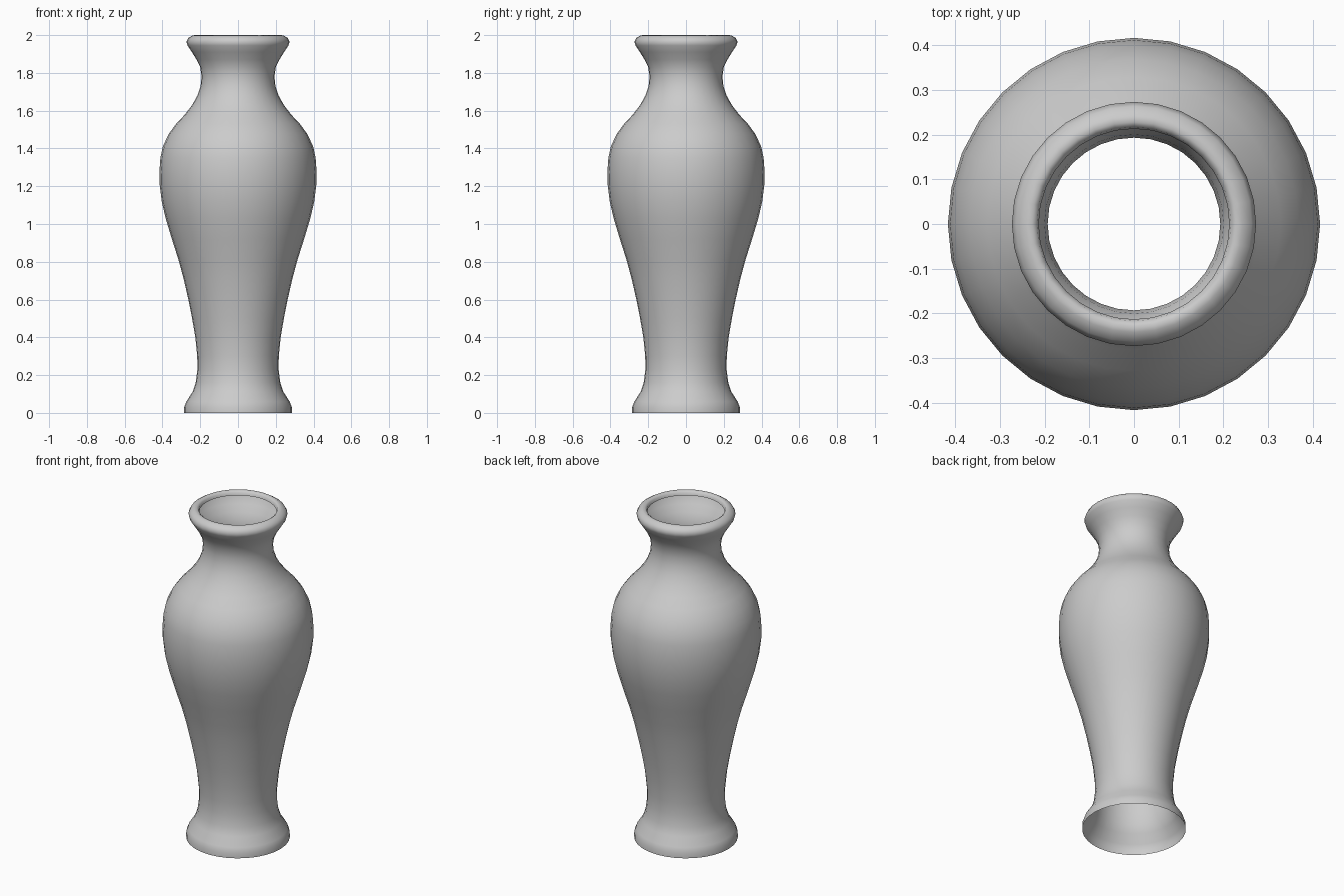
import bpy, bmesh, math

# Profile (radius, height): flared open foot, waist, belly, shoulder, neck, rolled lip
profile = [
    (0.286, 0.0), (0.285, 0.03), (0.274, 0.06), (0.241, 0.11), (0.224, 0.16),
    (0.215, 0.23), (0.216, 0.30), (0.226, 0.40), (0.243, 0.50), (0.263, 0.60),
    (0.288, 0.71), (0.315, 0.81), (0.350, 0.92), (0.383, 1.03), (0.404, 1.12),
    (0.415, 1.21), (0.416, 1.28), (0.411, 1.35), (0.398, 1.41), (0.368, 1.475),
    (0.328, 1.53), (0.281, 1.58), (0.243, 1.63), (0.215, 1.68), (0.198, 1.73),
    (0.193, 1.78), (0.200, 1.83), (0.219, 1.87), (0.244, 1.91), (0.267, 1.945),
    (0.273, 1.965), (0.263, 1.985), (0.242, 1.998), (0.228, 2.0), (0.217, 1.992),
    (0.213, 1.975),
]
SIDES = 32

# Vase: revolve the single-walled profile around z
bm = bmesh.new()
rings = []
for r, z in profile:
    rings.append([bm.verts.new((r * math.cos(2 * math.pi * i / SIDES),
                                r * math.sin(2 * math.pi * i / SIDES), z))
                  for i in range(SIDES)])
for low, high in zip(rings, rings[1:]):
    for i in range(SIDES):
        j = (i + 1) % SIDES
        face = bm.faces.new((low[i], low[j], high[j], high[i]))
        face.smooth = True
mesh = bpy.data.meshes.new("vase")
bm.to_mesh(mesh)
bm.free()
vase = bpy.data.objects.new("vase", mesh)
bpy.context.collection.objects.link(vase)
